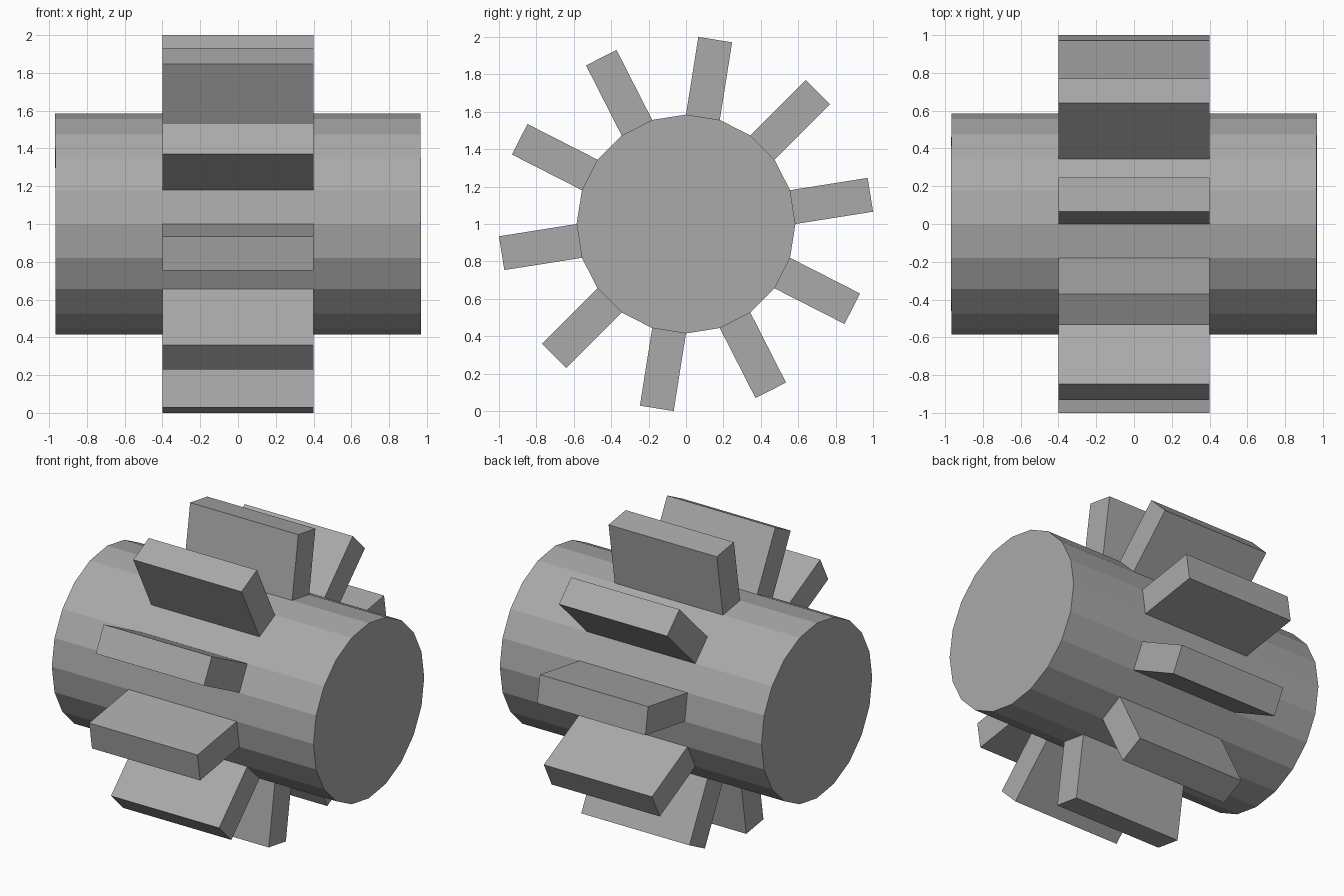
import bpy
from math import cos, sin, pi, radians
from mathutils import Matrix

cube = bpy.data.objects.get("Cube")
if cube:
    bpy.data.objects.remove(cube, do_unlink=True)

SIDES = 20
RADIUS = 0.585
LENGTH = 1.935
TOOTH_WIDTH = 0.8
OUTER = 0.998
CENTRE = Matrix.Translation((0, 0, 1))

# Single flat grey
grey = bpy.data.materials.new("plain_grey")
grey.use_nodes = True
colour = (0.4, 0.4, 0.4, 1)
grey.diffuse_color = colour
grey.node_tree.nodes["Principled BSDF"].inputs["Base Color"].default_value = colour


def finish(name, matrix):
    """Name the active object, place it and bake the placement into its mesh."""
    obj = bpy.context.object
    obj.name = obj.data.name = name
    obj.data.transform(matrix)
    obj.data.materials.append(grey)
    return obj


# Faceted drum lying along x, with a corner pointing straight up
bpy.ops.mesh.primitive_cylinder_add(vertices=SIDES, radius=RADIUS, depth=LENGTH)
finish("drum", CENTRE @ Matrix.Rotation(pi / 2, 4, 'Y'))

# One rectangular tooth on every second facet
facet = 2 * RADIUS * sin(pi / SIDES)
inner = RADIUS * cos(pi / SIDES)
for i in range(SIDES // 2):
    bpy.ops.mesh.primitive_cube_add(size=1)
    turn = Matrix.Rotation(radians(9 + 36 * i), 4, 'X')
    out = Matrix.Translation((0, (inner + OUTER) / 2, 0))
    size = Matrix.Diagonal((TOOTH_WIDTH, OUTER - inner, facet, 1))
    finish(f"tooth_{i + 1}", CENTRE @ turn @ out @ size)
